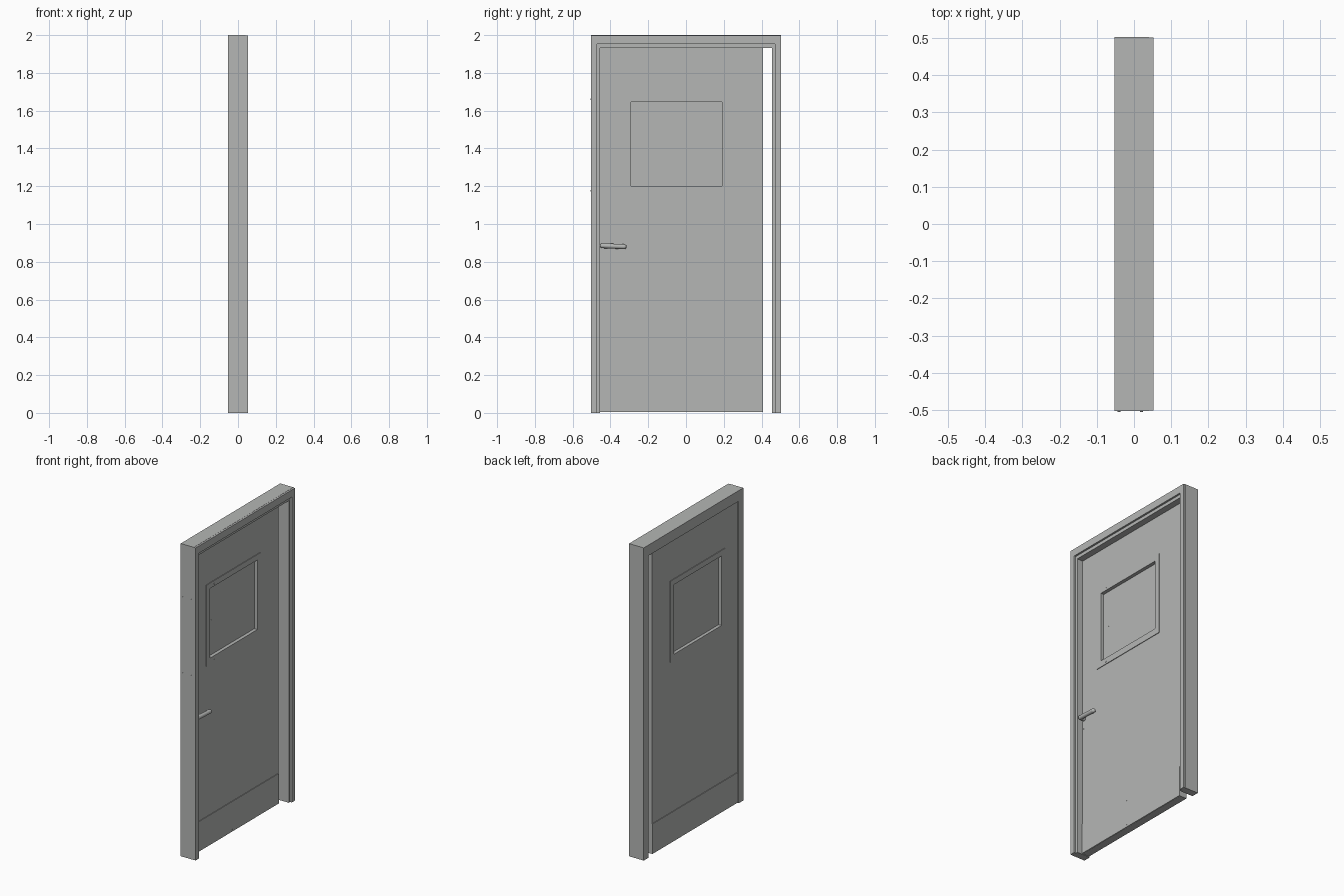
import bpy, bmesh, math
from mathutils import Matrix, Vector

cube = bpy.data.objects.get("Cube")
if cube:
    bpy.data.objects.remove(cube, do_unlink=True)

grey = bpy.data.materials.new("light grey paint")
grey.use_nodes = True
COLOUR = (0.46, 0.47, 0.46, 1)
grey.diffuse_color = COLOUR
grey.node_tree.nodes["Principled BSDF"].inputs["Base Color"].default_value = COLOUR


def finish(name, bm):
    bmesh.ops.recalc_face_normals(bm, faces=bm.faces)
    mesh = bpy.data.meshes.new(name)
    bm.to_mesh(mesh)
    bm.free()
    mesh.materials.append(grey)
    obj = bpy.data.objects.new(name, mesh)
    bpy.context.collection.objects.link(obj)
    return obj


def slab(name, outline, x0, x1):
    """Extrude a (y, z) outline along x."""
    bm = bmesh.new()
    face = bm.faces.new([bm.verts.new((x0, y, z)) for y, z in outline])
    made = bmesh.ops.extrude_face_region(bm, geom=[face])["geom"]
    bmesh.ops.translate(bm, vec=(x1 - x0, 0, 0),
                        verts=[v for v in made if isinstance(v, bmesh.types.BMVert)])
    return finish(name, bm)


def rect(y0, y1, z0, z1):
    return [(y0, z0), (y1, z0), (y1, z1), (y0, z1)]


def portal(half, top, inner_half, inner_top):
    """Three-sided doorway outline, open at the floor."""
    return [(-half, 0), (-half, top), (half, top), (half, 0),
            (inner_half, 0), (inner_half, inner_top),
            (-inner_half, inner_top), (-inner_half, 0)]


def ring(name, outer, inner, x0, x1):
    """Rectangular plate with a rectangular opening."""
    bm = bmesh.new()
    loops = [[bm.verts.new((x, y, z)) for y, z in rect(*r)]
             for r, x in ((outer, x0), (outer, x1), (inner, x1), (inner, x0))]
    for a, b in zip(loops, loops[1:] + loops[:1]):
        for i in range(4):
            j = (i + 1) % 4
            bm.faces.new((a[i], a[j], b[j], b[i]))
    return finish(name, bm)


def rod(name, points, radius, sides=16):
    """Round bar through each pair of points, with ball joints."""
    bm = bmesh.new()
    for a, b in zip(points, points[1:]):
        a, b = Vector(a), Vector(b)
        turn = (b - a).to_track_quat('Z', 'Y').to_matrix().to_4x4()
        bmesh.ops.create_cone(bm, cap_ends=True, segments=sides, radius1=radius,
                              radius2=radius, depth=(b - a).length,
                              matrix=Matrix.Translation((a + b) / 2) @ turn)
    for p in points[1:]:
        bmesh.ops.create_uvsphere(bm, u_segments=sides, v_segments=8, radius=radius,
                                  matrix=Matrix.Translation(p))
    obj = finish(name, bm)
    bpy.ops.object.select_all(action='DESELECT')
    obj.select_set(True)
    bpy.context.view_layer.objects.active = obj
    bpy.ops.object.shade_smooth_by_angle(angle=math.radians(40))


def stud(name, at, axis):
    """Small fixing screw head standing just off a surface."""
    bm = bmesh.new()
    turn = Vector(axis).to_track_quat('Z', 'Y').to_matrix().to_4x4()
    bmesh.ops.create_cone(bm, cap_ends=True, segments=8, radius1=0.004, radius2=0.004,
                          depth=0.004, matrix=Matrix.Translation(at) @ turn)
    finish(name, bm)


# Door frame: full-width body with a stop, and a narrower lip on the room side
slab("frame_body", portal(0.503, 2.0, 0.456, 1.932), -0.053, 0.04)
slab("frame_lip", portal(0.502, 1.999, 0.47, 1.953), 0.04, 0.052)

# Door leaf with window opening
BACK, FRONT = -0.045, 0.0
window = (-0.29, 0.19, 1.2, 1.645)
ring("door_leaf", (-0.456, 0.408, 0.004, 1.931), window, BACK, FRONT)
slab("window_pane", rect(*window), -0.028, -0.018)

# Trim and kick plates on both sides
trim = (-0.325, 0.225, 1.16, 1.68)
kick = rect(-0.455, 0.407, 0.005, 0.197)
for side, x0, x1 in (("front", FRONT, FRONT + 0.004), ("back", BACK - 0.004, BACK)):
    ring("window_trim_" + side, trim, window, x0, x1)
    slab("kick_plate_" + side, kick, x0, x1)

# Lever handle
rod("lever_handle", [(FRONT, -0.442, 0.885), (0.028, -0.442, 0.885),
                     (0.028, -0.328, 0.88)], 0.013)
stud("keyhole", (FRONT, -0.448, 0.82), (1, 0, 0))

# Fixing screws
for z in (0.02, 0.18):
    stud("kick_plate_screw", (FRONT + 0.004, -0.06, z), (1, 0, 0))
for z in (1.175, 1.66):
    stud("trim_screw", (FRONT + 0.004, -0.245, z), (1, 0, 0))
    for x in (-0.04, 0.02):
        stud("frame_screw", (x, -0.503, z), (0, 1, 0))
stud("pane_screw", (-0.018, -0.245, 1.42), (1, 0, 0))
stud("pane_screw_back", (-0.028, -0.245, 1.42), (1, 0, 0))
